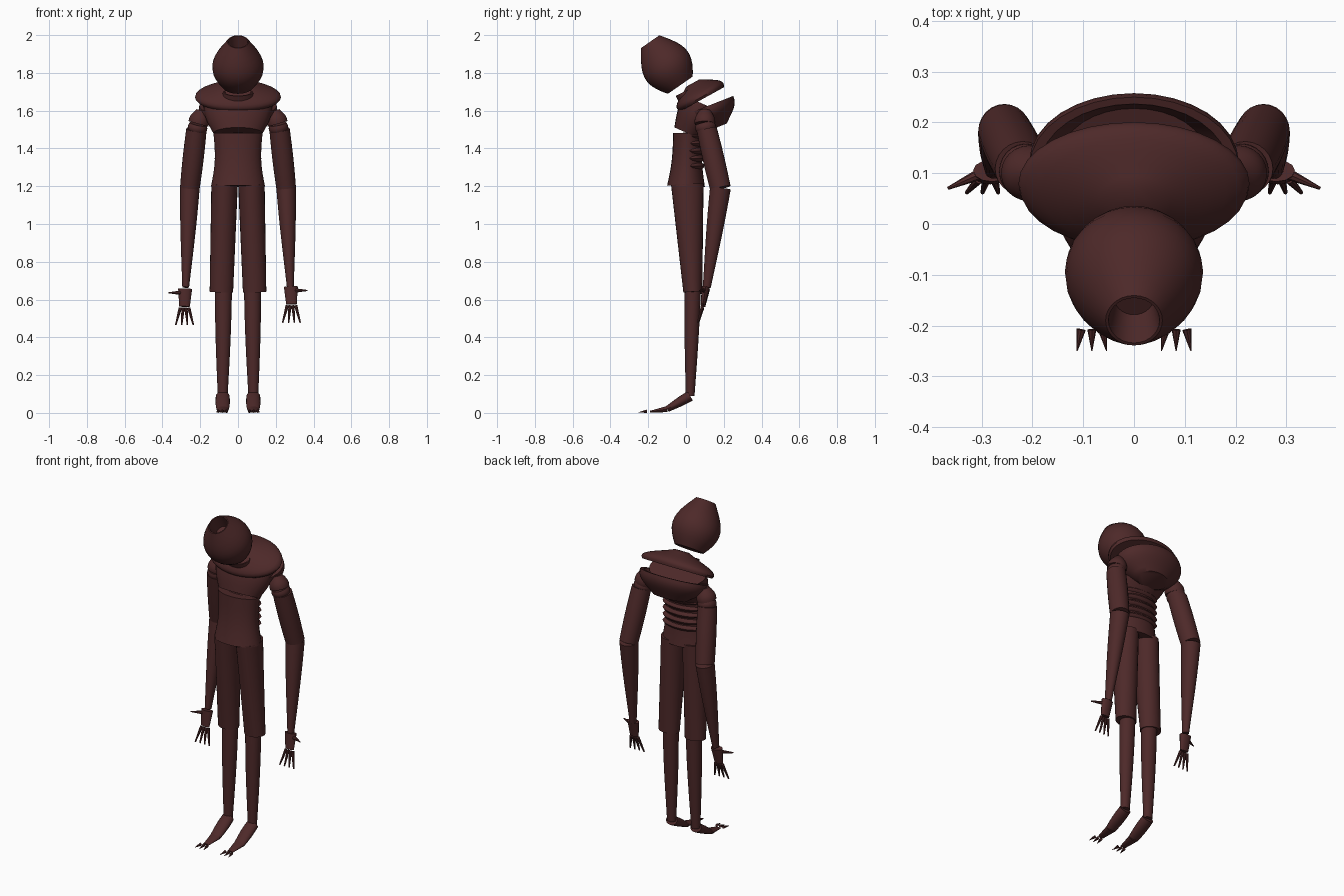
import bpy, bmesh, math
from mathutils import Vector

if "Cube" in bpy.data.objects:
    bpy.data.objects.remove(bpy.data.objects["Cube"], do_unlink=True)

cloth = bpy.data.materials.new("dark maroon")
cloth.use_nodes = True
maroon = (.075, .022, .022, 1)
cloth.diffuse_color = maroon
cloth.node_tree.nodes["Principled BSDF"].inputs["Base Color"].default_value = maroon


def spindle(name, start, end, start_size, end_size, swell=0, sunken=0, steps=8, sides=24):
    """Elliptical tube between two points, with sizes as (half width, half depth).
    It swells in the middle, and its far end may be sunken like a cup."""
    start, end = Vector(start), Vector(end)
    start_size, end_size = Vector(start_size), Vector(end_size)
    axis = (end - start).normalized()
    depth_dir = axis.cross(Vector((1, 0, 0))).normalized()
    width_dir = depth_dir.cross(axis)

    rings = []
    for step in range(steps + 1):
        t = step / steps
        size = start_size.lerp(end_size, t) * (1 + swell * math.sin(math.pi * t))
        rings.append((start.lerp(end, t), size))
    if sunken:
        rings.append((end, end_size * .9))
        rings.append((end - axis * sunken, end_size * .7))

    bm = bmesh.new()
    loops = []
    for centre, size in rings:
        loop = []
        for i in range(sides):
            angle = math.tau * i / sides
            across = width_dir * size.x * math.cos(angle)
            along = depth_dir * size.y * math.sin(angle)
            loop.append(bm.verts.new(centre + across + along))
        loops.append(loop)
    for lower, upper in zip(loops, loops[1:]):
        for i in range(sides):
            bm.faces.new((lower[i - 1], lower[i], upper[i], upper[i - 1]))
    bm.faces.new(loops[0])
    bm.faces.new(loops[-1])
    bmesh.ops.recalc_face_normals(bm, faces=bm.faces)

    mesh = bpy.data.meshes.new(name)
    bm.to_mesh(mesh)
    bm.free()
    mesh.materials.append(cloth)
    part = bpy.data.objects.new(name, mesh)
    bpy.context.collection.objects.link(part)
    bpy.ops.object.select_all(action="DESELECT")
    part.select_set(True)
    bpy.context.view_layer.objects.active = part
    bpy.ops.object.shade_smooth_by_angle(angle=math.radians(40))


def rod(name, start, end, thick, thin):
    """Small tapered rod for fingers and claws."""
    spindle(name, start, end, (thick, thick), (thin, thin), steps=1, sides=8)


# Hooded head with an opening at the crown
spindle("head", (0, -.03, 1.735), (0, -.19, 1.965), (.085, .08), (.056, .06),
        swell=.9, sunken=.08, steps=10, sides=28)

# Shoulder cape, neck stump and the open cowl behind them
spindle("shoulder_cape", (0, .085, 1.66), (0, .037, 1.747), (.22, .132), (.04, .04),
        swell=.4, sides=32)
spindle("neck_stump", (0, .01, 1.66), (0, -.01, 1.7), (.085, .05), (.08, .05), sunken=.02)
spindle("back_cowl", (0, .16, 1.51), (0, .115, 1.625), (.1, .06), (.205, .145),
        swell=.2, sunken=.05, sides=32)

# Fitted tunic, chest and the folds across the small of the back
waist, ribs, collar = (0, 0, 1.2), (0, .01, 1.48), (0, .08, 1.64)
rib_size = (.13, .078)
spindle("tunic", waist, ribs, (.143, .1), rib_size, swell=-.1)
spindle("chest", ribs, collar, rib_size, (.18, .1), swell=.1)
for fold in range(5):
    base = Vector((0, .035, 1.29 + .04 * fold))
    spindle(f"back_fold_{fold + 1}", base, base + Vector((0, 0, .034)),
            (.1, .05), (.1, .05), swell=.25, steps=4)

for name, side in (("left", 1), ("right", -1)):
    def joint(x, y, z):
        return Vector((side * x, y, z))

    # Trouser leg, shin and foot
    hip, hem = joint(.071, .007, 1.21), joint(.088, .036, .64)
    knee, ankle = joint(.077, .036, .66), joint(.081, .022, .09)
    ball, toe = joint(.081, -.1, .02), joint(.081, -.19, .006)
    ball_size = (.033, .016)
    spindle(f"{name}_trouser_leg", hem, hip, (.062, .05), (.07, .086))
    spindle(f"{name}_shin", ankle, knee, (.026, .023), (.045, .043), swell=.1)
    spindle(f"{name}_foot", ankle, ball, (.036, .028), ball_size, swell=.1, sides=16)
    spindle(f"{name}_toes", ball, toe, ball_size, (.018, .005), sides=16)
    for claw in (-1, 0, 1):
        root = joint(.083 + .021 * claw, -.208, .009)
        rod(f"{name}_toe_claw_{claw + 2}", root,
            root + joint(.008 * claw, -.042, -.006), .009, .001)

    # Shoulder cap and cuff, upper arm and forearm
    shoulder_top, shoulder_low = joint(.19, .1, 1.6), joint(.21, .1, 1.53)
    shoulder, elbow, wrist = joint(.22, .11, 1.5), joint(.255, .182, 1.19), joint(.277, .11, .665)
    arm_size, elbow_size = (.054, .054), (.052, .055)
    spindle(f"{name}_shoulder_cap", shoulder_top, shoulder_low, (.03, .03), arm_size, swell=.2)
    spindle(f"{name}_shoulder_cuff", shoulder_low, joint(.22, .11, 1.48), (.046, .05), (.04, .04),
            swell=.2)
    spindle(f"{name}_upper_arm", shoulder, elbow, arm_size, elbow_size, swell=.05)
    spindle(f"{name}_forearm", elbow, wrist, elbow_size, (.018, .021), swell=.08)

    # Hand with an outward thumb and four fanned fingers; the right one hangs lower
    palm_top = joint(.28, .105, .662 + .006 * side)
    palm_end = palm_top + joint(.003, -.015, -.093)
    spindle(f"{name}_palm", palm_top, palm_end, (.037, .022), (.028, .012), sides=12)
    thumb_root = palm_top + joint(.02, -.005, -.02)
    rod(f"{name}_thumb", thumb_root, thumb_root + joint(.067, -.03, 0), .012, .003)
    for finger in range(4):
        fan = finger - 1.5
        knuckle = palm_end + joint(.015 * fan, -.002, -.007)
        rod(f"{name}_finger_{finger + 1}", knuckle,
            knuckle + joint(.016 * fan, -.026, -.09), .009, .004)
